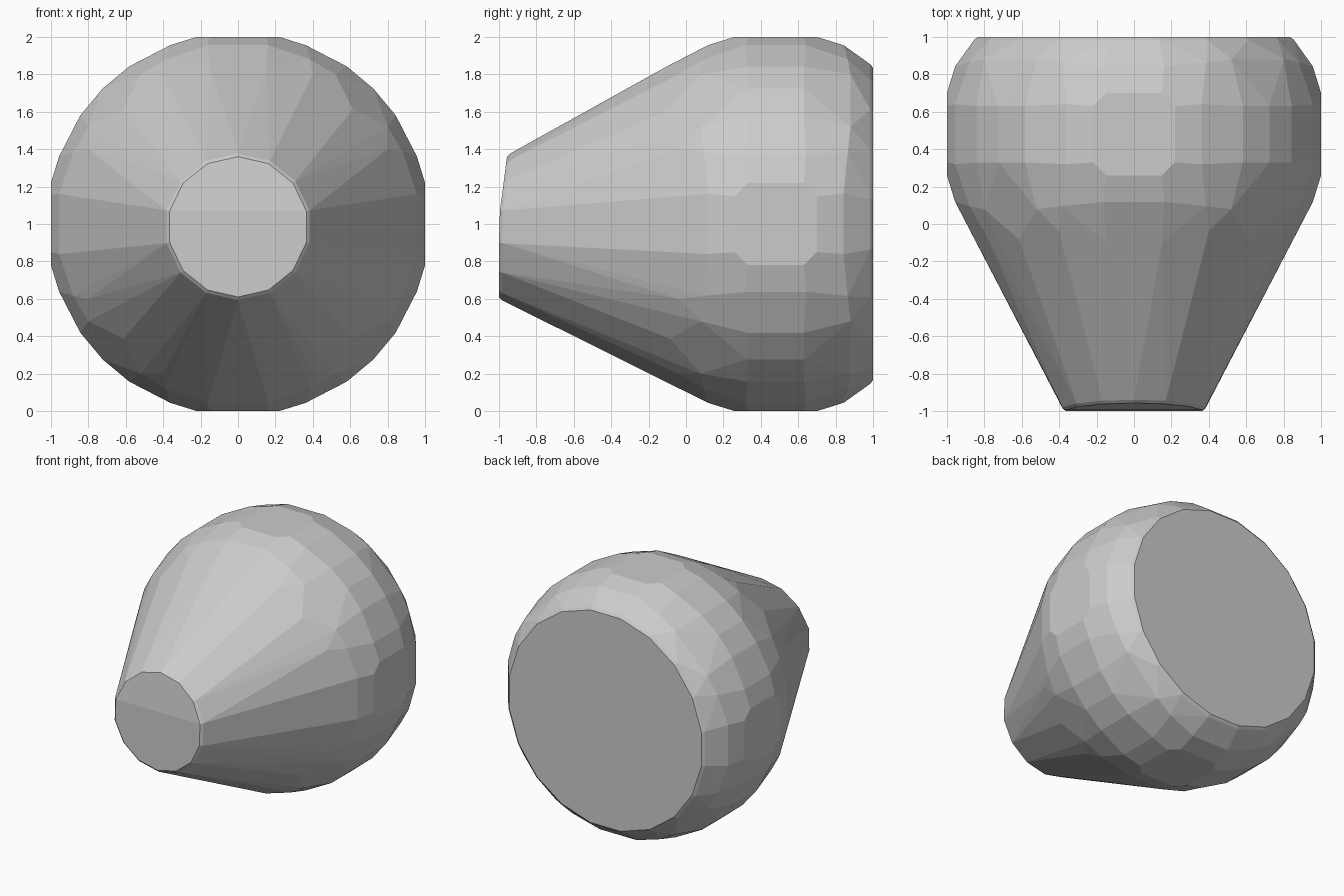
import bpy, bmesh, math
from mathutils import Vector

cube = bpy.data.objects.get("Cube")
if cube:
    bpy.data.objects.remove(cube, do_unlink=True)

grey = bpy.data.materials.new("plain grey")
grey.use_nodes = True
colour = (0.6, 0.6, 0.6, 1)
grey.diffuse_color = colour
grey.node_tree.nodes["Principled BSDF"].inputs["Base Color"].default_value = colour

CENTRE = Vector((0, 0.48, 1))
RADIUS = 1.035


def mirrored(seed):
    """All orderings and sign flips of one direction, scaled to the ball."""
    a, b, c = Vector(seed).normalized() * RADIUS
    found = set()
    for order in ((a, b, c), (a, c, b), (b, a, c), (b, c, a), (c, a, b), (c, b, a)):
        for sx in (-1, 1):
            for sy in (-1, 1):
                for sz in (-1, 1):
                    found.add((round(order[0] * sx, 4), round(order[1] * sy, 4),
                               round(order[2] * sz, 4)))
    return [Vector(p) for p in sorted(found)]


def ring(radius, y, z, sides, turn=0.5):
    """Circle of points facing along y."""
    angles = [2 * math.pi * (i + turn) / sides for i in range(sides)]
    return [Vector((radius * math.cos(t), y, z + radius * math.sin(t))) for t in angles]


# Faceted ball, left open at the back for the flat cap
points = []
for seed in ((.22, .15, 1), (.36, .16, .95), (.58, .15, .84), (.72, .72, .15),
             (.38, .38, .87), (.8, .52, .4), (.6, .6, .55)):
    points += [p + CENTRE for p in mirrored(seed) if p.y < 0.48]

# Flat back cap with a narrow rim
points += ring(0.865, 0.985, 1, 20) + ring(0.845, 1, 1, 20)

# Blunt nose, its upper half sloping back
for radius, y in ((0.375, -1), (0.392, -0.985)):
    for p in ring(radius, y, 0.985, 14):
        p.y += max(0, p.z - 1.03) * 0.13
        points.append(p)

# Stretch one convex skin over everything
bm = bmesh.new()
for p in points:
    bm.verts.new(p)
hull = bmesh.ops.convex_hull(bm, input=bm.verts[:])
loose = {g for g in hull["geom_interior"] + hull["geom_unused"]
         if isinstance(g, bmesh.types.BMVert)}
bmesh.ops.delete(bm, geom=list(loose), context="VERTS")
bmesh.ops.dissolve_limit(bm, angle_limit=math.radians(2),
                         verts=bm.verts[:], edges=bm.edges[:])
bmesh.ops.recalc_face_normals(bm, faces=bm.faces[:])

mesh = bpy.data.meshes.new("faceted_body")
bm.to_mesh(mesh)
bm.free()
mesh.materials.append(grey)
body = bpy.data.objects.new("faceted_body", mesh)
bpy.context.collection.objects.link(body)
